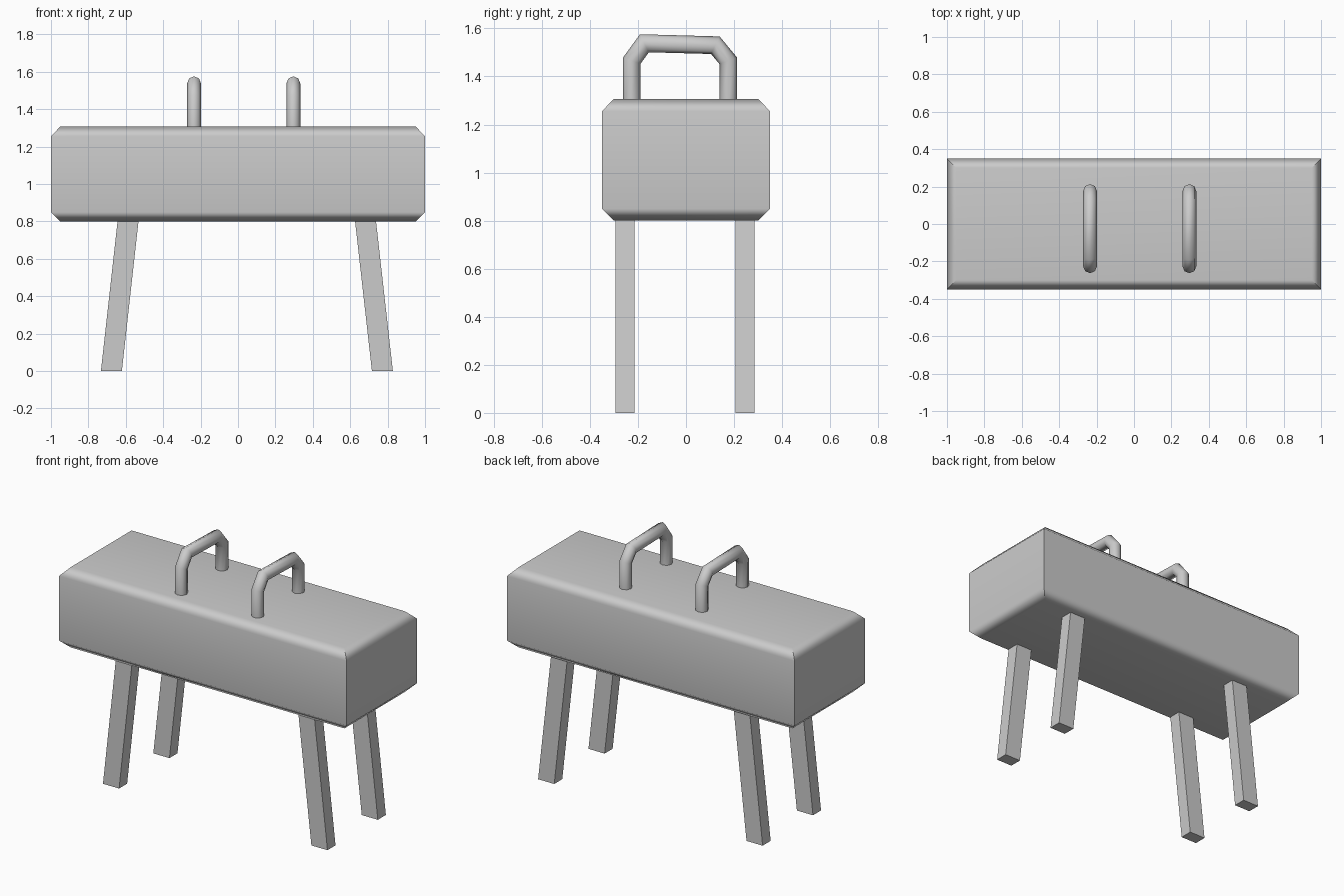
import bpy, bmesh
from math import sin, cos, pi, radians
from mathutils import Vector

if "Cube" in bpy.data.objects:
    bpy.data.objects.remove(bpy.data.objects["Cube"])


def loft(name, rings, angle=None):
    """Skin a list of point rings into a closed, capped mesh object."""
    bm = bmesh.new()
    loops = [[bm.verts.new(p) for p in ring] for ring in rings]
    n = len(loops[0])
    for a, b in zip(loops, loops[1:]):
        for i in range(n):
            j = (i + 1) % n
            bm.faces.new((a[i], a[j], b[j], b[i]))
    bm.faces.new(loops[0][::-1])
    bm.faces.new(loops[-1])
    bmesh.ops.recalc_face_normals(bm, faces=bm.faces)
    mesh = bpy.data.meshes.new(name)
    bm.to_mesh(mesh)
    bm.free()
    obj = bpy.data.objects.new(name, mesh)
    bpy.context.collection.objects.link(obj)
    if angle:
        bpy.ops.object.select_all(action='DESELECT')
        obj.select_set(True)
        bpy.context.view_layer.objects.active = obj
        bpy.ops.object.shade_smooth_by_angle(angle=radians(angle))
    return obj


def rect(x0, x1, y0, y1, z):
    return [(x0, y0, z), (x1, y0, z), (x1, y1, z), (x0, y1, z)]


# Padded body, chamfered along its top and bottom edges only
profile = [(0.05, 0.80), (0, 0.85), (0, 1.255), (0.05, 1.307)]
body = loft("padded_body",
            [rect(-1 + i, 1 - i, -0.35 + i, 0.35 - i, z) for i, z in profile], 50)
body.modifiers.new("flat_panels", 'WEIGHTED_NORMAL').keep_sharp = True

# Four splayed legs, each with a joint between upper and lower part
for side, x_foot, x_top in (("left", -0.677, -0.588), ("right", 0.772, 0.682)):
    for end, y in (("front", -0.254), ("back", 0.246)):
        rings = []
        for z in (0, 0.42, 0.81):
            x = x_foot + (x_top - x_foot) * z / 0.80
            rings.append(rect(x - 0.056, x + 0.056, y - 0.04, y + 0.04, z))
        loft(f"{end}_{side}_leg", rings)

# Two grab handles: eight-sided tube mitred along a path in the YZ plane
PATH = [(-0.226, 1.30), (-0.226, 1.465), (-0.173, 1.538),
        (0.122, 1.53), (0.176, 1.465), (0.176, 1.30)]
RADIUS = 0.037


def handle(name, x):
    pts = [Vector(p) for p in PATH]
    rings = []
    for i, p in enumerate(pts):
        before = (p - pts[i - 1]).normalized() if i else None
        after = (pts[i + 1] - p).normalized() if i < len(pts) - 1 else None
        before, after = before or after, after or before
        tangent = (before + after).normalized()
        normal = Vector((-tangent.y, tangent.x)) / tangent.dot(after)
        ring = []
        for k in range(8):
            a = k * pi / 4
            q = p + normal * RADIUS * cos(a)
            ring.append((x + RADIUS * sin(a), q.x, q.y))
        rings.append(ring)
    loft(name, rings, 60)


handle("left_handle", -0.235)
handle("right_handle", 0.296)
